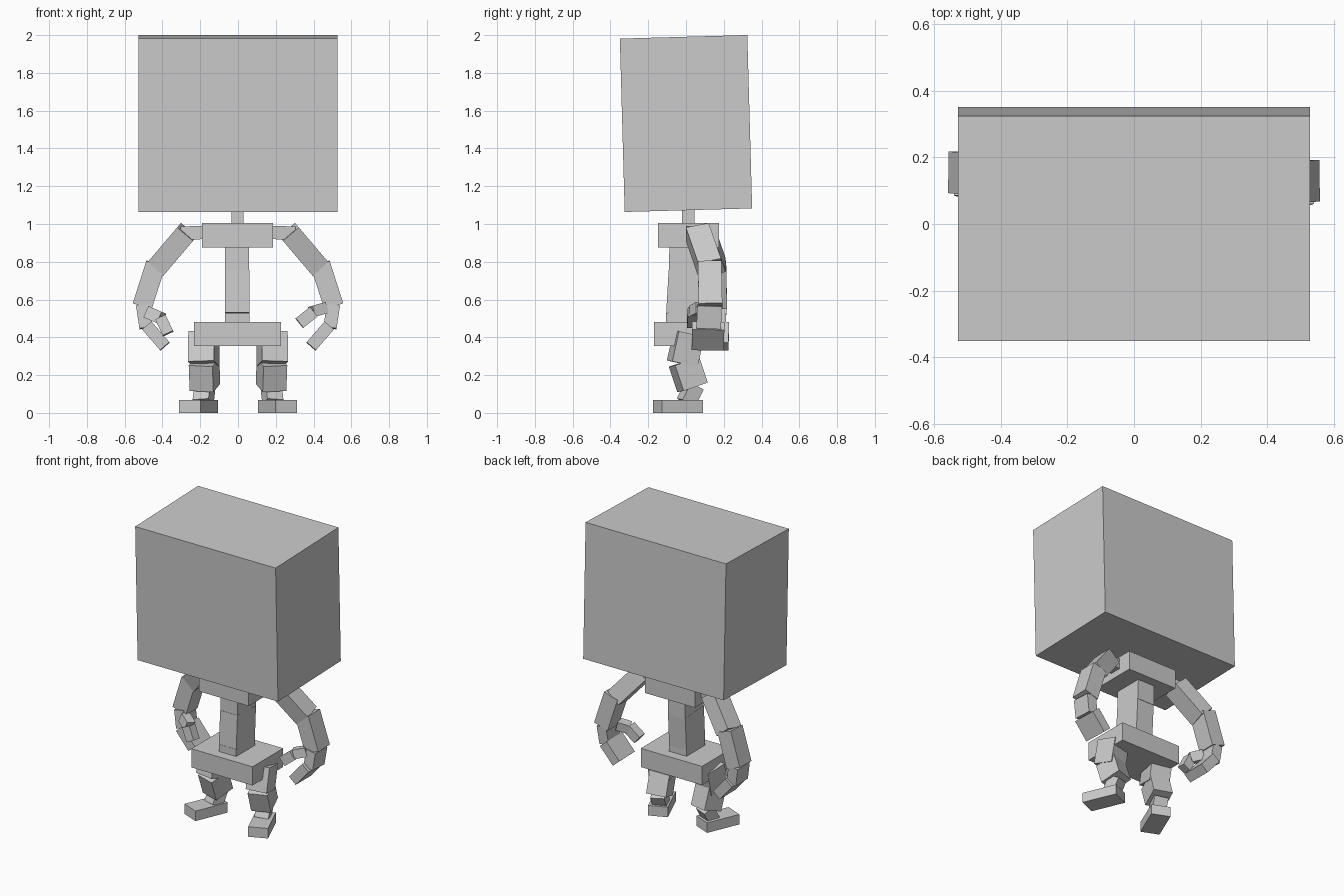
import bpy, math
from mathutils import Vector, Matrix

grey = bpy.data.materials.new("plain grey")
grey.diffuse_color = (0.6, 0.6, 0.6, 1)


def block(name, center, size, matrix=None):
    """Box with a size and an optional rotation matrix."""
    bpy.ops.mesh.primitive_cube_add(size=1)
    ob = bpy.context.object
    ob.name = name
    ob.data.materials.append(grey)
    rot = (matrix or Matrix.Identity(3)).to_4x4()
    ob.data.transform(Matrix.Translation(center) @ rot @ Matrix.Diagonal((*size, 1)))
    return ob


def limb(name, a, b, width, depth, yaw=0):
    """Box running from a to b; its front is turned sideways by yaw degrees."""
    a, b = Vector(a), Vector(b)
    up = (b - a).normalized()
    t = math.radians(yaw)
    front = Vector((math.sin(t), -math.cos(t), 0))
    side = up.cross(front).normalized()
    rot = Matrix((side, up.cross(side), up)).transposed()
    return block(name, (a + b) / 2, (width, depth, (b - a).length), rot)


# Head and trunk
block("head", (0, 0, 1.532), (1.056, 0.675, 0.918), Matrix.Rotation(math.radians(1.6), 3, 'X'))
block("neck", (-0.003, 0.012, 1.04), (0.065, 0.065, 0.1))
block("chest", (-0.002, 0.013, 0.94), (0.375, 0.325, 0.13))
limb("upper_spine", (-0.005, 0.01, 0.74), (-0.005, 0.012, 0.89), 0.128, 0.2)
limb("middle_spine", (-0.005, -0.005, 0.525), (-0.005, 0.008, 0.75), 0.13, 0.2)
limb("lower_spine", (-0.005, -0.005, 0.46), (-0.005, -0.005, 0.53), 0.13, 0.2)
block("hips", (-0.002, -0.005, 0.418), (0.46, 0.33, 0.127))

# Arms
for s, label, dy in ((1, "right", 0), (-1, "left", 0.025)):
    def p(x, y, z):
        return (s * x, y + dy, z)
    limb(label + "_shoulder", p(0.17, 0.04, 0.955), p(0.30, 0.055, 0.952), 0.07, 0.08)
    limb(label + "_upper_arm", p(0.27, 0.06, 0.958), p(0.43, 0.125, 0.77), 0.11, 0.125)
    limb(label + "_forearm", p(0.435, 0.125, 0.79), p(0.507, 0.13, 0.565), 0.105, 0.125)
    limb(label + "_palm", p(0.505, 0.125, 0.57), p(0.487, 0.12, 0.45), 0.07, 0.13)
    limb(label + "_fingers", p(0.482, 0.118, 0.462), p(0.387, 0.115, 0.352), 0.065, 0.17)

limb("right_thumb_base", (0.46, 0.08, 0.555), (0.39, 0.045, 0.535), 0.06, 0.06)
limb("right_thumb_tip", (0.40, 0.04, 0.535), (0.325, 0.035, 0.475), 0.065, 0.06)
limb("left_thumb_base", (-0.475, 0.1, 0.53), (-0.405, 0.06, 0.5), 0.065, 0.06)
limb("left_thumb_tip", (-0.41, 0.055, 0.505), (-0.37, 0.045, 0.42), 0.06, 0.06)

# Legs, with toes turned out
for s, label in ((1, "right"), (-1, "left")):
    limb(label + "_thigh", (s * 0.18, 0.015, 0.42), (s * 0.182, -0.02, 0.26), 0.14, 0.14, s * 12)
    limb(label + "_shin", (s * 0.18, -0.01, 0.27), (s * 0.175, 0.035, 0.135), 0.13, 0.14, s * 15)
    limb(label + "_ankle", (s * 0.175, 0.045, 0.145), (s * 0.185, 0.0, 0.055), 0.09, 0.08, s * 20)
    block(label + "_foot", (s * 0.21, -0.042, 0.034), (0.125, 0.235, 0.068),
          Matrix.Rotation(math.radians(s * 23), 3, 'Z'))
